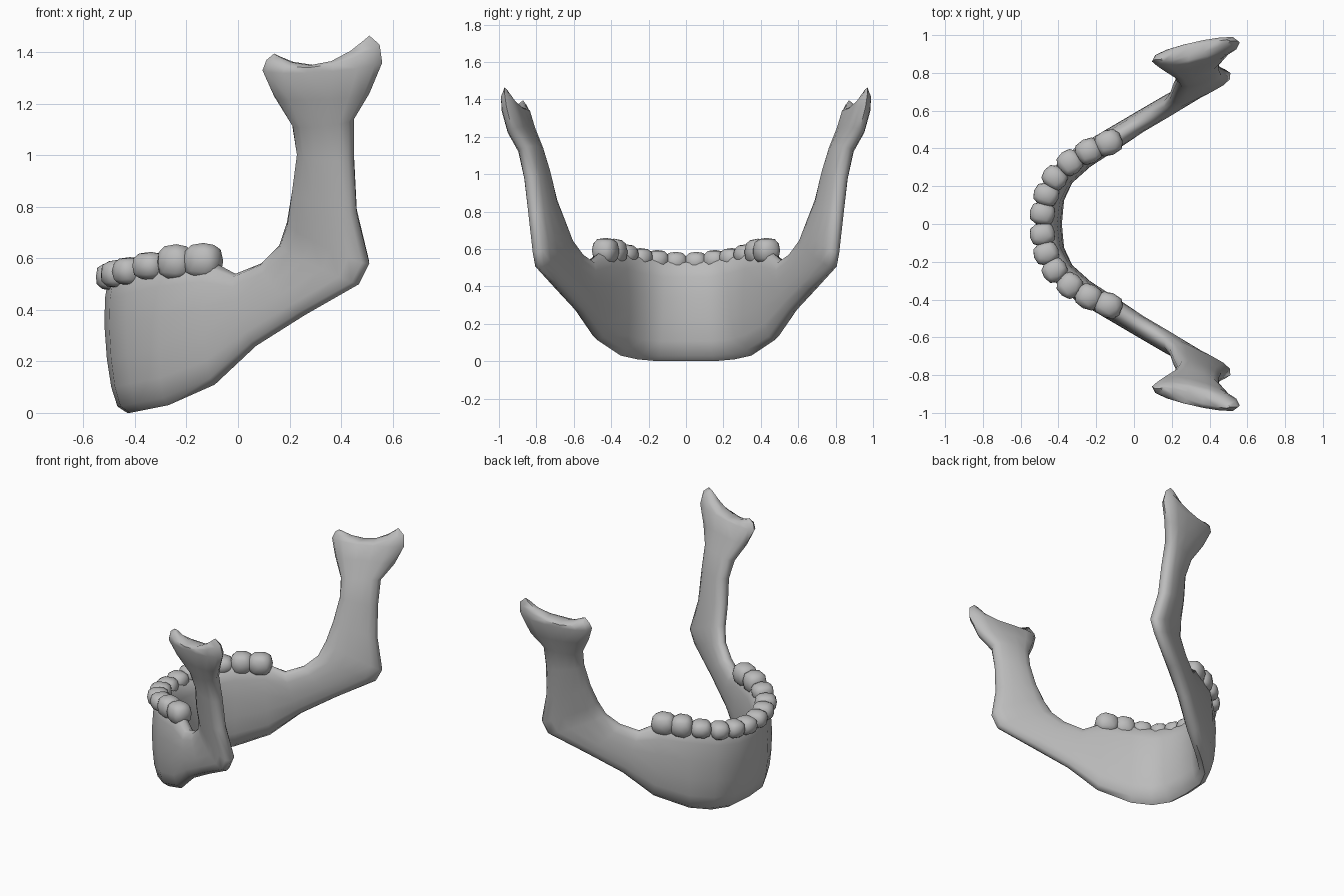
import bpy, bmesh, math
from mathutils import Vector, Matrix

cube = bpy.data.objects.get("Cube")
if cube:
    bpy.data.objects.remove(cube, do_unlink=True)

bone = bpy.data.materials.new("bone grey")
bone.use_nodes = True
colour = (0.5, 0.5, 0.5, 1)
bone.diffuse_color = colour
bone.node_tree.nodes["Principled BSDF"].inputs["Base Color"].default_value = colour


def finish(name, bm, angle):
    """Turn a half mesh into a mirrored, smooth shaded object."""
    bmesh.ops.recalc_face_normals(bm, faces=bm.faces)
    mesh = bpy.data.meshes.new(name)
    bm.to_mesh(mesh)
    bm.free()
    mesh.materials.append(bone)
    obj = bpy.data.objects.new(name, mesh)
    bpy.context.collection.objects.link(obj)
    mirror = obj.modifiers.new("Mirror", 'MIRROR')
    mirror.use_axis = (False, True, False)
    mirror.use_clip = True
    bpy.ops.object.select_all(action='DESELECT')
    bpy.context.view_layer.objects.active = obj
    obj.select_set(True)
    bpy.ops.object.shade_smooth_by_angle(angle=math.radians(angle))


# Half of the jaw: lower/back edge, upper/front edge, thickness
stations = [
    ((-.43, 0, 0), (-.47, 0, .55), .13),
    ((-.42, .15, 0), (-.45, .13, .55), .13),
    ((-.37, .26, .01), (-.39, .25, .57), .13),
    ((-.27, .35, .03), (-.27, .36, .60), .13),
    ((-.09, .47, .11), (-.12, .44, .60), .12),
    ((.07, .57, .26), (-.01, .51, .54), .11),
    ((.26, .68, .38), (.09, .57, .58), .11),
    ((.47, .79, .50), (.16, .62, .65), .10),
    ((.51, .80, .58), (.19, .66, .74), .11),
    ((.46, .82, .78), (.21, .71, .86), .11),
    ((.45, .84, .98), (.23, .75, 1.01), .11),
    ((.45, .87, 1.14), (.21, .79, 1.12), .11),
    ((.51, .93, 1.24), (.14, .83, 1.23), .11),
    ((.56, .96, 1.36), (.095, .86, 1.33), .11),
    ((.55, .97, 1.43), (.11, .87, 1.37), .09),
    ((.51, .97, 1.465), (.14, .87, 1.395), .04),
]
ring_size = 14
low = [Vector(s[0]) for s in stations]
high = [Vector(s[1]) for s in stations]
mid = [(a + b) / 2 for a, b in zip(low, high)]
last = len(stations) - 1
bm = bmesh.new()
rings = []
for i, (_, _, thick) in enumerate(stations):
    axis = (high[i] - low[i]) / 2
    tangent = mid[min(i + 1, last)] - mid[max(i - 1, 0)]
    if i == 0:
        tangent = Vector((0, 1, 0))
    normal = tangent.cross(axis).normalized()
    # Notch between the two upper processes
    sag = {last: .075, last - 1: .05, last - 2: .01}.get(i, 0)
    ring = []
    for k in range(ring_size):
        t = math.tau * k / ring_size
        c, s = math.cos(t), math.sin(t)
        side = math.copysign(abs(s) ** .7, s)
        p = mid[i] + axis * c + normal * side * thick / 2
        p.z -= sag * (1 - c * c)
        ring.append(bm.verts.new(p))
    rings.append(ring)
for a, b in zip(rings, rings[1:]):
    for k in range(ring_size):
        n = (k + 1) % ring_size
        bm.faces.new((a[k], a[n], b[n], b[k]))
# Close the top with quads across the thickness
top = rings[-1]
half = ring_size // 2
for k in range(half):
    strip = [top[k], top[k + 1], top[(-k - 1) % ring_size], top[-k % ring_size]]
    bm.faces.new(list(dict.fromkeys(strip)))
finish("jaw_bone", bm, 60)

# Row of worn teeth: position, half width along the arch
teeth = [
    ((-.485, .055, .53), .06),
    ((-.465, .155, .54), .06),
    ((-.42, .245, .55), .06),
    ((-.34, .325, .57), .065),
    ((-.24, .385, .585), .07),
    ((-.135, .43, .59), .075),
]
bm = bmesh.new()
for i, (pos, width) in enumerate(teeth):
    before, after = teeth[max(i - 1, 0)][0], teeth[min(i + 1, len(teeth) - 1)][0]
    run = Vector(after) - Vector(before)
    turn = Matrix.Rotation(math.atan2(run.y, run.x), 4, 'Z')
    size = Matrix.Diagonal((width, .068, .07 if i > 3 else .055, 1))
    made = bmesh.ops.create_icosphere(bm, subdivisions=2, radius=1)
    for v in made["verts"]:
        # Square the crown slightly
        v.co = Vector([math.copysign(abs(c) ** .75, c) for c in v.co])
    bmesh.ops.transform(bm, matrix=Matrix.Translation(pos) @ turn @ size, verts=made["verts"])
finish("teeth", bm, 60)
